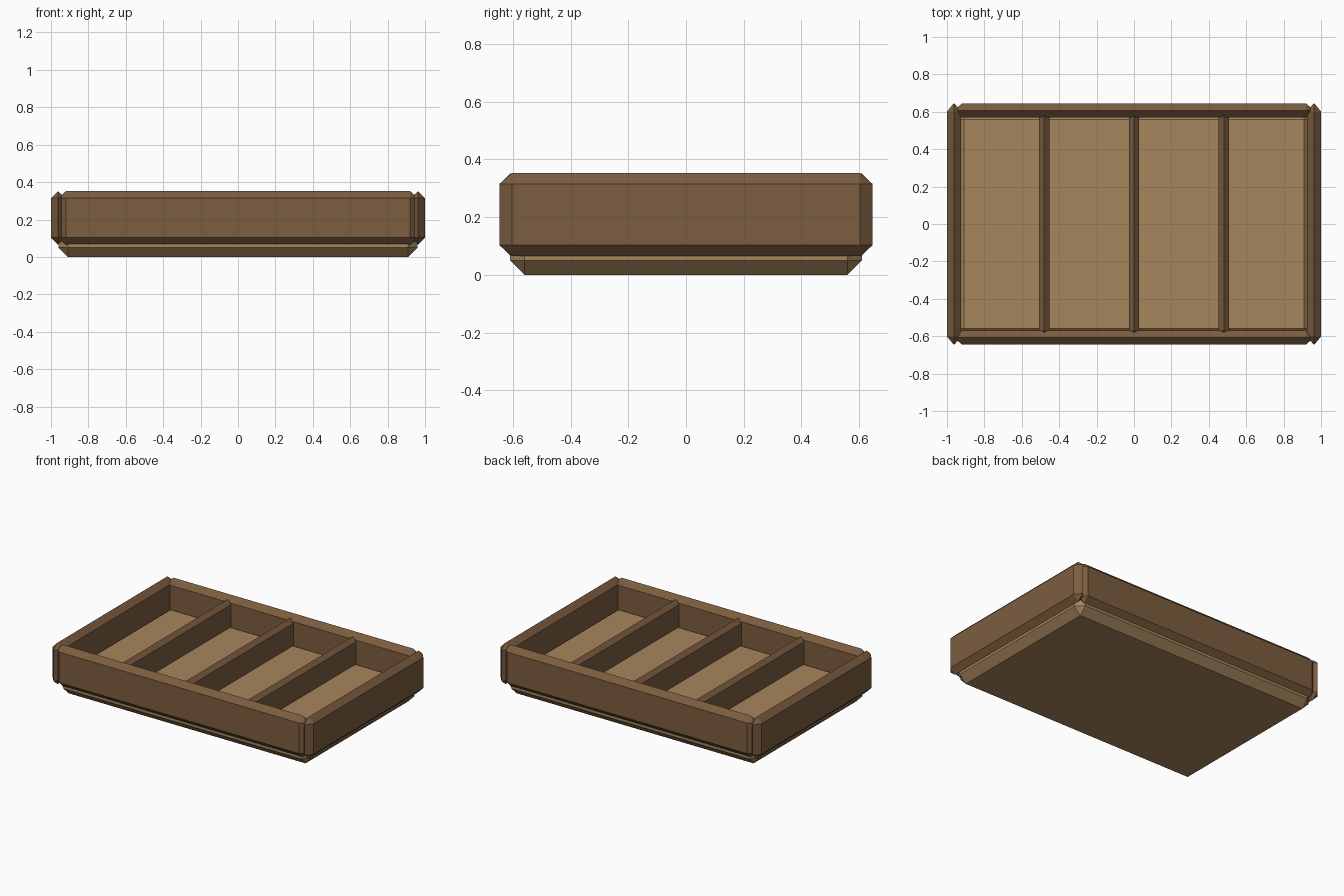
import bpy
import bmesh
from mathutils import Matrix, Vector

old = bpy.data.objects.get("Cube")
if old:
    bpy.data.objects.remove(old, do_unlink=True)


def make_material(name, colour):
    mat = bpy.data.materials.new(name)
    mat.use_nodes = True
    mat.diffuse_color = (*colour, 1)
    mat.node_tree.nodes["Principled BSDF"].inputs["Base Color"].default_value = (*colour, 1)
    return mat


dark_wood = make_material("dark wood", (0.200, 0.110, 0.050))
light_wood = make_material("light wood", (0.390, 0.238, 0.112))


def chamfered_board(name, centre, size, chamfer, mat, stretch=(1, 1, 1)):
    """Box with chamfered edges; stretch lengthens the chamfer along an axis."""
    bm = bmesh.new()
    base = [s / k for s, k in zip(size, stretch)]
    bmesh.ops.create_cube(bm, size=1, matrix=Matrix.Diagonal((*base, 1)))
    bmesh.ops.bevel(bm, geom=bm.edges[:], offset=chamfer, segments=1,
                    affect='EDGES', clamp_overlap=True)
    bmesh.ops.remove_doubles(bm, verts=bm.verts[:], dist=0.0005)
    bmesh.ops.scale(bm, vec=Vector(stretch), verts=bm.verts[:])
    bmesh.ops.recalc_face_normals(bm, faces=bm.faces[:])
    mesh = bpy.data.meshes.new(name)
    bm.to_mesh(mesh)
    bm.free()
    mesh.materials.append(mat)
    obj = bpy.data.objects.new(name, mesh)
    obj.location = centre
    bpy.context.collection.objects.link(obj)


wall = 0.075
bottom, top = 0.065, 0.352
mid, height = (bottom + top) / 2, top - bottom

# Thick tray floor, rising inside the walls
chamfered_board("floor_panel", (0, 0, 0.075), (1.92, 1.22, 0.15), 0.05, light_wood)

# Outer walls
for name, side in (("front_wall", -1), ("back_wall", 1)):
    chamfered_board(name, (0, side * 0.607, mid), (1.926, wall, height),
                    wall / 2, dark_wood, (1.15, 1, 1))
for name, side in (("right_wall", -1), ("left_wall", 1)):
    chamfered_board(name, (side * 0.9625, 0, mid), (wall, 1.294, height),
                    wall / 2, dark_wood, (1, 1.2, 1))

# Inner dividers, slightly lower than the walls
divider = 0.055
for name, x in (("right_divider", -0.48), ("middle_divider", 0), ("left_divider", 0.48)):
    chamfered_board(name, (x, 0, 0.1985), (divider, 1.2, 0.267),
                    divider / 2, dark_wood)
